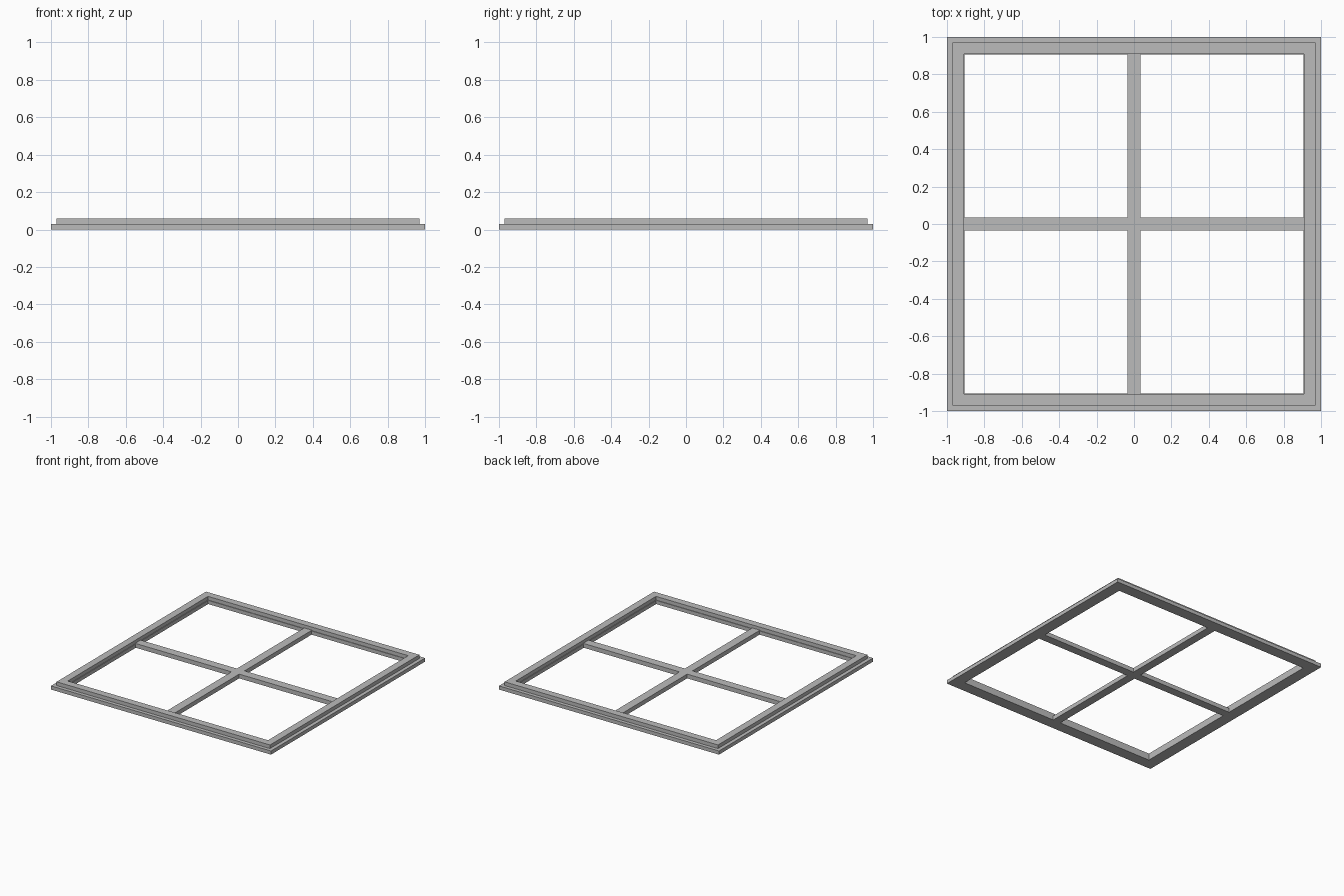
import bpy
import bmesh

cube = bpy.data.objects.get("Cube")
if cube:
    bpy.data.objects.remove(cube, do_unlink=True)

GREY = (0.5, 0.5, 0.5, 1.0)
grey = bpy.data.materials.new("frame grey")
grey.use_nodes = True
grey.diffuse_color = GREY
for node in grey.node_tree.nodes:
    if node.type == "BSDF_PRINCIPLED":
        node.inputs["Base Color"].default_value = GREY
        node.inputs["Roughness"].default_value = 0.8


def finish(name, bm):
    bmesh.ops.recalc_face_normals(bm, faces=bm.faces)
    mesh = bpy.data.meshes.new(name)
    bm.to_mesh(mesh)
    bm.free()
    mesh.materials.append(grey)
    obj = bpy.data.objects.new(name, mesh)
    bpy.context.collection.objects.link(obj)
    return obj


def square_ring(name, profile):
    """Sweep a (half width, height) profile around a square with mitred corners."""
    bm = bmesh.new()
    corners = [(-1, -1), (1, -1), (1, 1), (-1, 1)]
    rings = [[bm.verts.new((sx * r, sy * r, z)) for r, z in profile]
             for sx, sy in corners]
    n = len(profile)
    for i in range(4):
        a, b = rings[i], rings[(i + 1) % 4]
        for j in range(n):
            k = (j + 1) % n
            bm.faces.new((a[j], b[j], b[k], a[k]))
    return finish(name, bm)


def cross(name, reach, half, height):
    """Extrude a plus-shaped outline upwards from the ground."""
    bm = bmesh.new()
    arm = [(half, half), (half, reach), (-half, reach)]
    outline = []
    for _ in range(4):
        outline += arm
        arm = [(-y, x) for x, y in arm]
    base = bm.faces.new([bm.verts.new((x, y, 0)) for x, y in outline])
    top = bmesh.ops.extrude_face_region(bm, geom=[base], use_keep_orig=True)
    verts = [v for v in top["geom"] if isinstance(v, bmesh.types.BMVert)]
    bmesh.ops.translate(bm, verts=verts, vec=(0, 0, height))
    return finish(name, bm)


# Outer frame: wide base with a narrower raised rim
STEP, TOP = 0.03, 0.06
square_ring("window_frame", [(1.0, 0), (1.0, STEP), (0.97, STEP), (0.97, TOP),
                             (0.91, TOP), (0.91, STEP), (0.905, STEP), (0.905, 0)])

# Glazing bars dividing the opening into four panes
cross("glazing_bars", 0.91, 0.035, 0.035)
